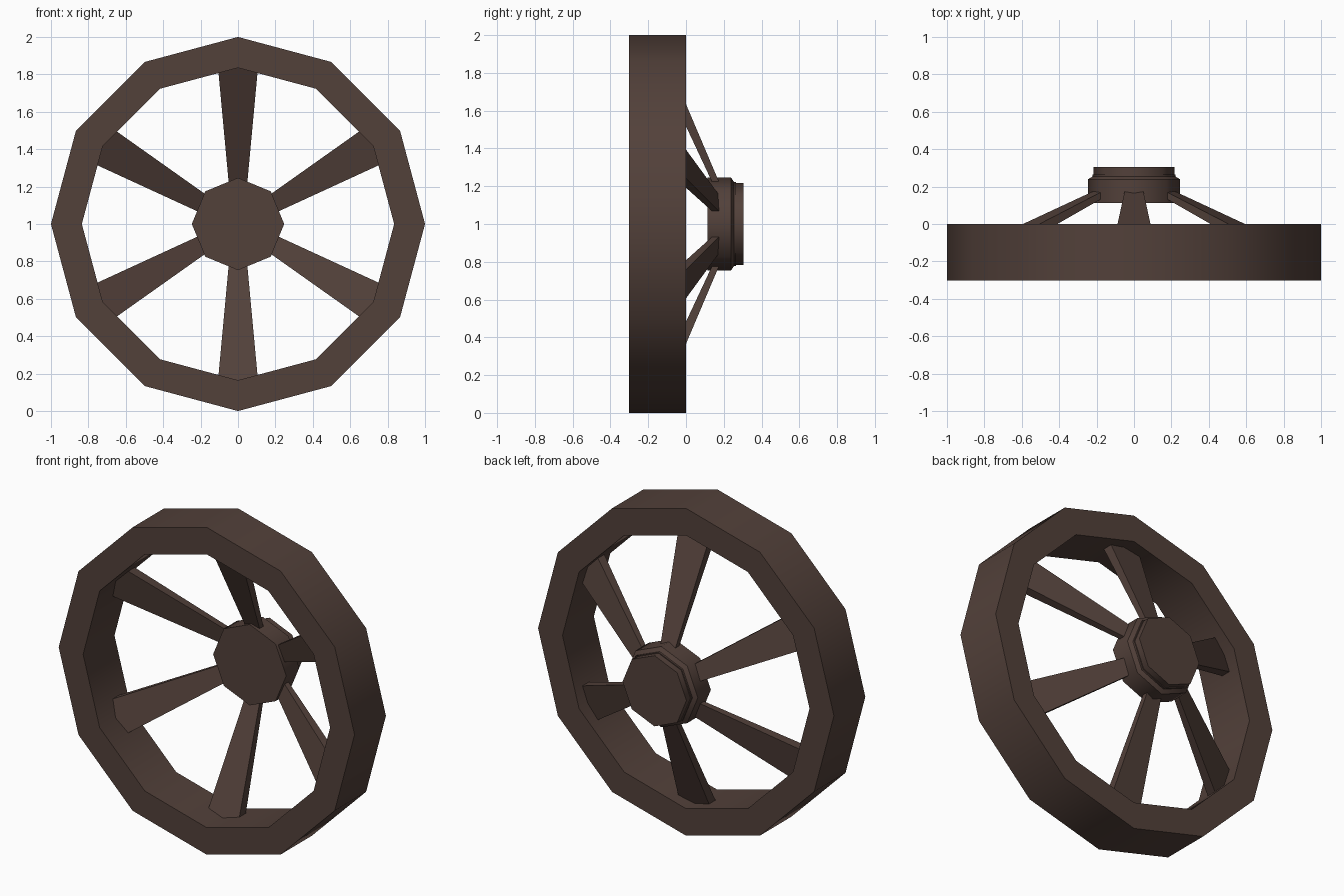
import bpy, bmesh, math

if "Cube" in bpy.data.objects:
    bpy.data.objects.remove(bpy.data.objects["Cube"])

brown = bpy.data.materials.new("dark_brown")
brown.diffuse_color = (0.085, 0.052, 0.042, 1)
brown.use_nodes = True
brown.node_tree.nodes["Principled BSDF"].inputs["Base Color"].default_value = brown.diffuse_color
CENTRE_Z = 1.0


def finish(name, bm, limit=50):
    """Make an object; facets stay smooth around, rims stay sharp."""
    bmesh.ops.recalc_face_normals(bm, faces=bm.faces)
    for f in bm.faces:
        f.smooth = True
    for e in bm.edges:
        e.smooth = e.calc_face_angle(0) < math.radians(limit)
    me = bpy.data.meshes.new(name)
    bm.to_mesh(me)
    bm.free()
    me.materials.append(brown)
    ob = bpy.data.objects.new(name, me)
    ob.location.z = CENTRE_Z
    bpy.context.collection.objects.link(ob)
    return ob


def lathe(name, profile, sides, closed):
    """Spin (radius, y) points about the y axis; open profiles get end caps."""
    bm = bmesh.new()
    rings = []
    for r, y in profile:
        ring = []
        for i in range(sides):
            a = math.tau * i / sides
            ring.append(bm.verts.new((r * math.cos(a), y, r * math.sin(a))))
        rings.append(ring)
    n = len(rings)
    for k in range(n if closed else n - 1):
        a, b = rings[k], rings[(k + 1) % n]
        for i in range(sides):
            j = (i + 1) % sides
            bm.faces.new((a[i], a[j], b[j], b[i]))
    if not closed:
        bm.faces.new(rings[0])
        bm.faces.new(rings[-1])
    return finish(name, bm)


# Twelve-sided rim
lathe("rim", [(1, -0.303), (1, 0), (0.835, 0), (0.835, -0.303)], 12, True)

# Eight-sided hub with chamfered edge and raised cap
lathe("hub", [(0.247, 0.113), (0.247, 0.238), (0.222, 0.254),
              (0.222, 0.265), (0.216, 0.265), (0.216, 0.304)], 8, False)

# Six flaring spokes slanting from the hub forward into the rim
for i in range(6):
    ang = math.radians(30 + 60 * i)
    ca, sa = math.cos(ang), math.sin(ang)
    bm = bmesh.new()
    ends = []
    # radius, half width, front y, back y
    for r, w, y0, y1 in ((0.18, 0.046, 0.158, 0.193), (0.87, 0.110, -0.165, -0.10)):
        ends.append([bm.verts.new((r * ca - t * sa, y, r * sa + t * ca))
                     for t, y in ((-w, y0), (w, y0), (w, y1), (-w, y1))])
    a, b = ends
    bm.faces.new(a)
    bm.faces.new(b)
    for k in range(4):
        m = (k + 1) % 4
        bm.faces.new((a[k], a[m], b[m], b[k]))
    finish("spoke_%d" % (i + 1), bm)
